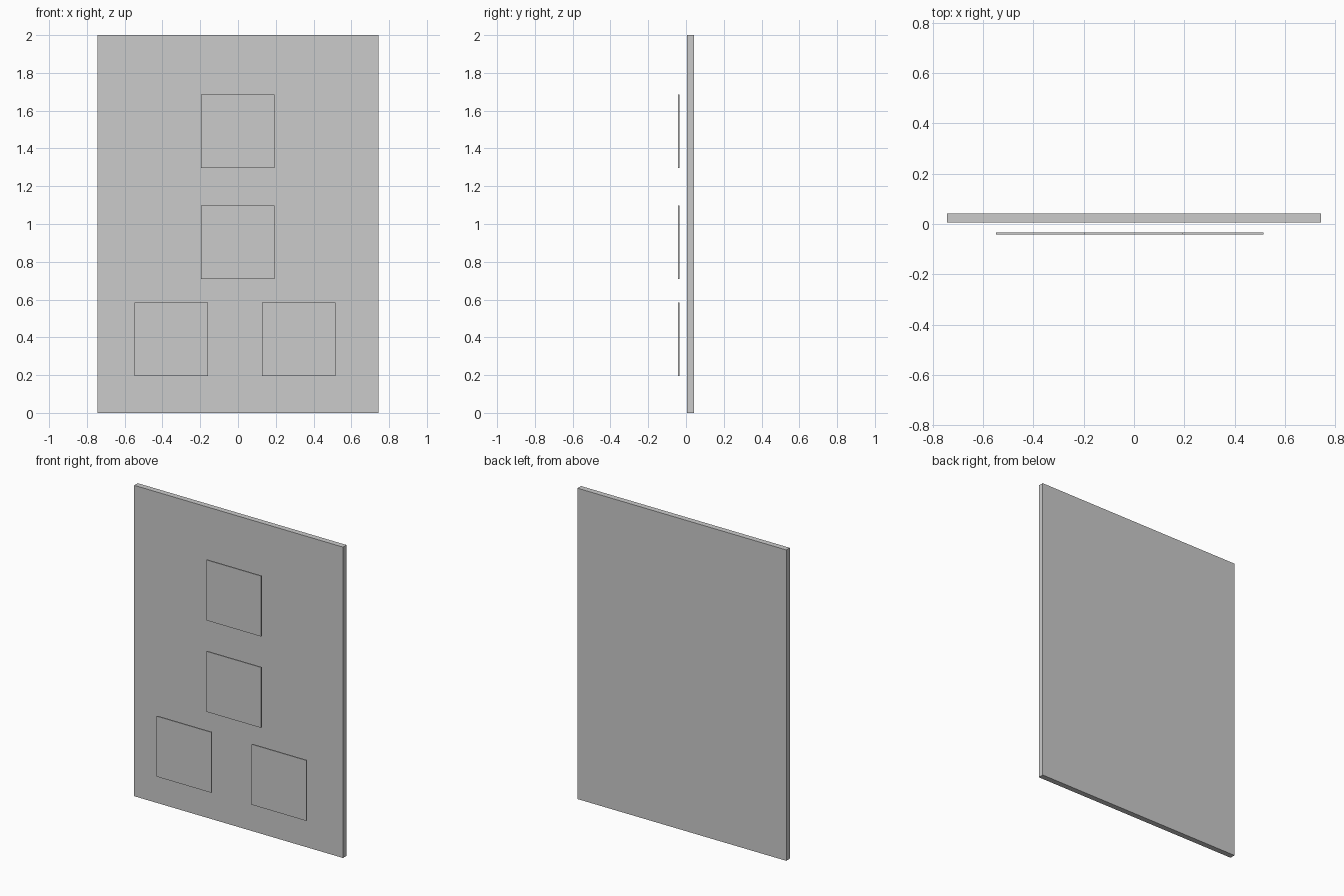
import bpy

if "Cube" in bpy.data.objects:
    bpy.data.objects.remove(bpy.data.objects["Cube"])

grey = bpy.data.materials.new("light_grey")
grey.diffuse_color = (0.6, 0.6, 0.6, 1)
grey.use_nodes = True
grey.node_tree.nodes["Principled BSDF"].inputs["Base Color"].default_value = grey.diffuse_color


def box(name, x, y, z):
    """Box from (min, max) pairs along each axis."""
    spans = (x, y, z)
    centre = [(a + b) / 2 for a, b in spans]
    bpy.ops.mesh.primitive_cube_add(size=1, location=centre)
    obj = bpy.context.object
    obj.name = name
    obj.scale = [b - a for a, b in spans]
    bpy.ops.object.transform_apply(location=False, rotation=False, scale=True)
    obj.data.materials.append(grey)
    return obj


# Large upright board
box("back_board", (-0.743, 0.743), (0.006, 0.042), (0, 2))

# Thin square plates floating in front of the board
SIZE = 0.389
plates = {
    "top_plate": (-0.196, 1.296),
    "middle_plate": (-0.196, 0.708),
    "lower_left_plate": (-0.549, 0.196),
    "lower_right_plate": (0.127, 0.196),
}
for name, (x, z) in plates.items():
    box(name, (x, x + SIZE), (-0.042, -0.034), (z, z + SIZE))
